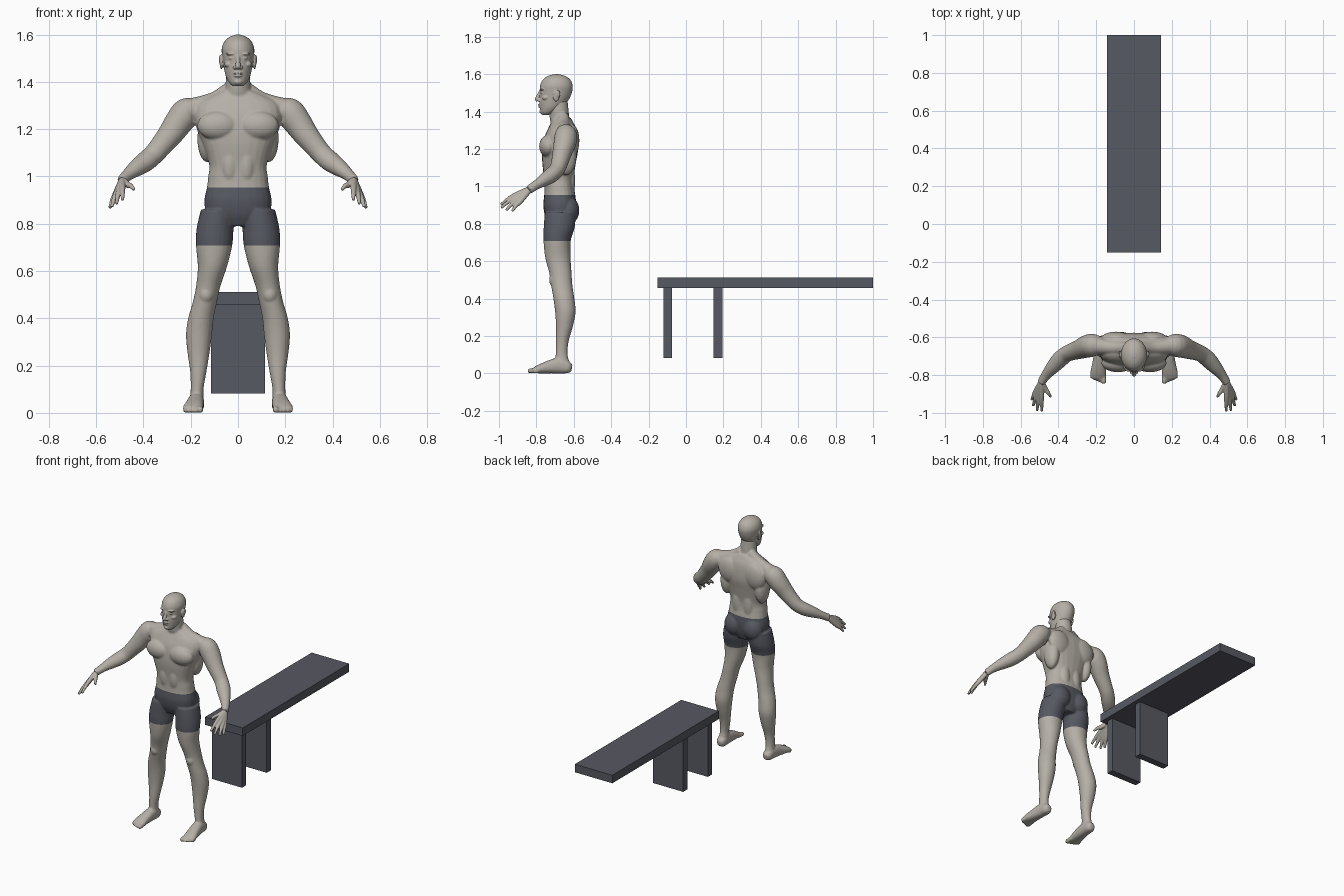
import bpy
import bmesh
from math import cos, sin, pi, copysign
from mathutils import Vector, Matrix

old = bpy.data.objects.get("Cube")
if old:
    bpy.data.objects.remove(old, do_unlink=True)


def material(name, colour):
    mat = bpy.data.materials.new(name)
    mat.use_nodes = True
    mat.diffuse_color = (*colour, 1)
    shader = next(n for n in mat.node_tree.nodes if n.type == 'BSDF_PRINCIPLED')
    shader.inputs["Base Color"].default_value = (*colour, 1)
    return mat


SKIN = material("warm grey skin", (0.46, 0.43, 0.385))
SLATE = material("slate grey", (0.095, 0.1, 0.122))


def smooth_rings(rings, steps=4):
    """Catmull-Rom interpolation through ring tuples (x, y, z, radius a, radius b)."""
    out = []
    last = len(rings) - 1
    for i in range(last):
        a, b, c, d = (rings[min(max(i + k, 0), last)] for k in (-1, 0, 1, 2))
        for s in range(steps):
            t = s / steps
            out.append([(2 * q + (r - p) * t + (2 * p - 5 * q + 4 * r - w) * t ** 2
                         + (3 * q - p - 3 * r + w) * t ** 3) / 2
                        for p, q, r, w in zip(a, b, c, d)])
    return out + [list(rings[-1])]


def loft(bm, rings, flat=False, power=1.0, sides=24):
    """Skin elliptical rings along a path; off-centre paths are mirrored."""
    pts = smooth_rings(rings)
    centres = [Vector(p[:3]) for p in pts]

    def bend(value):
        return copysign(abs(value) ** power, value)

    for side in ((1, -1) if any(r[0] for r in rings) else (1,)):
        loops = []
        for i, (c, p) in enumerate(zip(centres, pts)):
            ahead = centres[min(i + 1, len(pts) - 1)] - centres[max(i - 1, 0)]
            t = Vector((0, 0, 1)) if flat else ahead.normalized()
            u = (Vector((1, 0, 0)) - t * t.x).normalized()
            v = t.cross(u)
            loop = []
            for k in range(sides):
                ang = 2 * pi * k / sides
                co = c + u * p[3] * bend(cos(ang)) + v * p[4] * bend(sin(ang))
                loop.append(bm.verts.new((co.x * side, co.y, co.z)))
            loops.append(loop)
        for lo, hi in zip(loops, loops[1:]):
            for k in range(sides):
                n = (k + 1) % sides
                bm.faces.new((lo[k], lo[n], hi[n], hi[k]))
        bm.faces.new(loops[0][::-1])
        bm.faces.new(loops[-1])


def blob(bm, centre, radii):
    """Ellipsoid, mirrored when it lies off the centre line."""
    for side in ((1, -1) if centre[0] else (1,)):
        place = Matrix.Translation((centre[0] * side, *centre[1:]))
        bmesh.ops.create_icosphere(bm, subdivisions=3, radius=1,
                                   matrix=place @ Matrix.Diagonal((*radii, 1)))


def fuse(name, bm, voxel, passes):
    """Merge overlapping forms into one smooth skin."""
    bmesh.ops.recalc_face_normals(bm, faces=bm.faces)
    mesh = bpy.data.meshes.new(name)
    bm.to_mesh(mesh)
    bm.free()
    obj = bpy.data.objects.new(name, mesh)
    bpy.context.collection.objects.link(obj)
    remesh = obj.modifiers.new("Fuse", 'REMESH')
    remesh.mode = 'VOXEL'
    remesh.voxel_size = voxel
    relax = obj.modifiers.new("Relax", 'SMOOTH')
    relax.factor = 0.5
    relax.iterations = passes
    bpy.context.view_layer.update()
    graph = bpy.context.evaluated_depsgraph_get()
    obj.data = bpy.data.meshes.new_from_object(obj.evaluated_get(graph))
    obj.modifiers.clear()
    obj.data.materials.clear()
    obj.data.materials.append(SKIN)
    obj.data.polygons.foreach_set("use_smooth", [True] * len(obj.data.polygons))
    return obj


# Torso and neck: z, y, half width, half depth
body = bmesh.new()
torso = ((.79, -.67, .06, .06), (.84, -.673, .13, .08), (.9, -.675, .142, .088),
         (.955, -.675, .131, .083), (1, -.678, .126, .079), (1.05, -.68, .122, .08),
         (1.135, -.678, .148, .091), (1.2, -.672, .174, .096), (1.26, -.668, .185, .09),
         (1.31, -.662, .17, .075), (1.345, -.662, .11, .058), (1.365, -.665, .06, .05))
loft(body, [(0, y, z, a, b) for z, y, a, b in torso], flat=True, power=.85)
neck = ((1.31, -.66, .075, .055), (1.36, -.675, .055, .053),
        (1.41, -.68, .052, .052), (1.46, -.685, .048, .052))
loft(body, [(0, y, z, a, b) for z, y, a, b in neck], flat=True)

# Muscle masses: chest, shoulder blades, flanks, belly, buttocks, kneecaps
blob(body, (.085, -.735, 1.215), (.088, .05, .062))
blob(body, (.095, -.607, 1.245), (.08, .037, .085))
blob(body, (.13, -.64, 1.16), (.042, .055, .1))
blob(body, (.035, -.735, 1.05), (.036, .031, .085))
blob(body, (.04, -.618, 1.03), (.035, .025, .1))
blob(body, (.07, -.628, .872), (.068, .058, .075))
blob(body, (.135, -.706, .5), (.03, .026, .036))

# Trapezius
loft(body, [(.03, -.655, 1.375, .03, .03), (.1, -.655, 1.322, .036, .036),
            (.2, -.645, 1.285, .045, .045)])

# Arms
loft(body, [(.17, -.645, 1.28, .045, .045), (.215, -.642, 1.272, .062, .06),
            (.25, -.648, 1.23, .06, .06), (.285, -.662, 1.18, .054, .052),
            (.325, -.675, 1.13, .047, .046), (.36, -.69, 1.09, .044, .042),
            (.395, -.72, 1.06, .044, .041), (.43, -.758, 1.035, .037, .035),
            (.465, -.8, 1.008, .027, .025), (.492, -.84, .982, .021, .024)])

# Legs
loft(body, [(.085, -.672, .86, .072, .083), (.097, -.678, .78, .078, .083),
            (.101, -.689, .71, .077, .073), (.108, -.685, .62, .062, .068),
            (.125, -.672, .54, .052, .06), (.14, -.664, .47, .051, .057),
            (.157, -.653, .4, .054, .056), (.165, -.645, .33, .055, .055),
            (.167, -.65, .25, .046, .045), (.168, -.662, .17, .034, .034),
            (.173, -.665, .1, .027, .032), (.175, -.66, .05, .03, .04),
            (.175, -.655, .02, .028, .038)], flat=True)

# Feet
loft(body, [(.175, -.61, .028, .016, .018), (.175, -.63, .032, .03, .032),
            (.177, -.68, .042, .034, .042), (.183, -.74, .033, .038, .033),
            (.19, -.79, .022, .042, .022), (.193, -.82, .014, .038, .012)],
     power=.85)
for i, x in enumerate((.16, .179, .195, .209, .222)):
    r = .014 if i == 0 else .0105
    tip = -.846 + .007 * i
    loft(body, [(x, -.79, r + .004, r, r), (x, tip + .015, r, r, r),
                (x, tip, r, r * .6, r * .6)], sides=12)
body = fuse("body", body, .005, 6)

# Shorts: cut the skin at hem and waist, then colour the band between
HEM, WAIST = .708, .953
bm = bmesh.new()
bm.from_mesh(body.data)
for level in (HEM, WAIST):
    bmesh.ops.bisect_plane(bm, geom=bm.verts[:] + bm.edges[:] + bm.faces[:],
                           plane_co=(0, 0, level), plane_no=(0, 0, 1))
body.data.materials.append(SLATE)
for face in bm.faces:
    mid = face.calc_center_median()
    face.material_index = int(HEM < mid.z < WAIST and abs(mid.x) < .3)
bm.to_mesh(body.data)
bm.free()

# Hands: each finger runs from the wrist over its knuckle to the tip
hands = bmesh.new()
wrist = Vector((.49, -.835, .985))
fingers = (((.489, -.91, .955), (.488, -.99, .902)),
           ((.503, -.908, .941), (.514, -.988, .886)),
           ((.514, -.9, .928), (.534, -.962, .872)),
           ((.521, -.888, .917), (.542, -.93, .867)),
           ((.467, -.875, .965), (.44, -.915, .945)))
for knuckle, tip in fingers:
    knuckle, tip = Vector(knuckle), Vector(tip)
    start = wrist.lerp(knuckle, .1)
    middle = knuckle.lerp(tip, .5) + Vector((0, 0, .005))
    loft(hands, [(*start, .015, .017), (*knuckle, .0135, .0135),
                 (*middle, .0105, .0105), (*tip, .007, .007)], sides=12)
fuse("hands", hands, .0035, 3)

# Head: z, y, half width, half depth
head = bmesh.new()
skull = ((1.383, -.75, .022, .02), (1.395, -.738, .036, .04), (1.42, -.722, .05, .059),
         (1.45, -.71, .058, .074), (1.48, -.7, .063, .082), (1.51, -.695, .067, .087),
         (1.54, -.693, .069, .087), (1.57, -.692, .058, .074), (1.59, -.692, .036, .047),
         (1.6, -.692, .01, .012))
loft(head, [(0, y, z, a, b) for z, y, a, b in skull], flat=True, sides=32)

# Face: nose, nostrils, brows, eyes, cheekbones, lips, chin and ears
loft(head, [(0, -.776, 1.512, .008, .008), (0, -.788, 1.486, .009, .01),
            (0, -.797, 1.466, .012, .011), (0, -.792, 1.456, .008, .006)])
blob(head, (.012, -.785, 1.461), (.009, .011, .008))
blob(head, (.027, -.767, 1.519), (.024, .015, .007))
blob(head, (.027, -.766, 1.5), (.013, .012, .006))
blob(head, (.04, -.75, 1.474), (.018, .02, .014))
blob(head, (0, -.779, 1.437), (.021, .013, .005))
blob(head, (0, -.778, 1.426), (.018, .013, .006))
blob(head, (0, -.768, 1.4), (.02, .016, .013))
blob(head, (.07, -.694, 1.485), (.008, .018, .031))
blob(head, (.075, -.688, 1.495), (.006, .016, .02))
fuse("head", head, .003, 2)


# Bench
def board(name, low, high):
    bm = bmesh.new()
    low, high = Vector(low), Vector(high)
    bmesh.ops.create_cube(bm, size=1, matrix=Matrix.Translation((low + high) / 2)
                          @ Matrix.Diagonal((*(high - low), 1)))
    mesh = bpy.data.meshes.new(name)
    bm.to_mesh(mesh)
    bm.free()
    mesh.materials.append(SLATE)
    bpy.context.collection.objects.link(bpy.data.objects.new(name, mesh))


board("bench_top", (-.142, -.152, .457), (.142, 1, .512))
for name, y in (("bench_front_leg", -.12), ("bench_back_leg", .148)):
    board(name, (-.114, y, .083), (.114, y + .046, .457))
